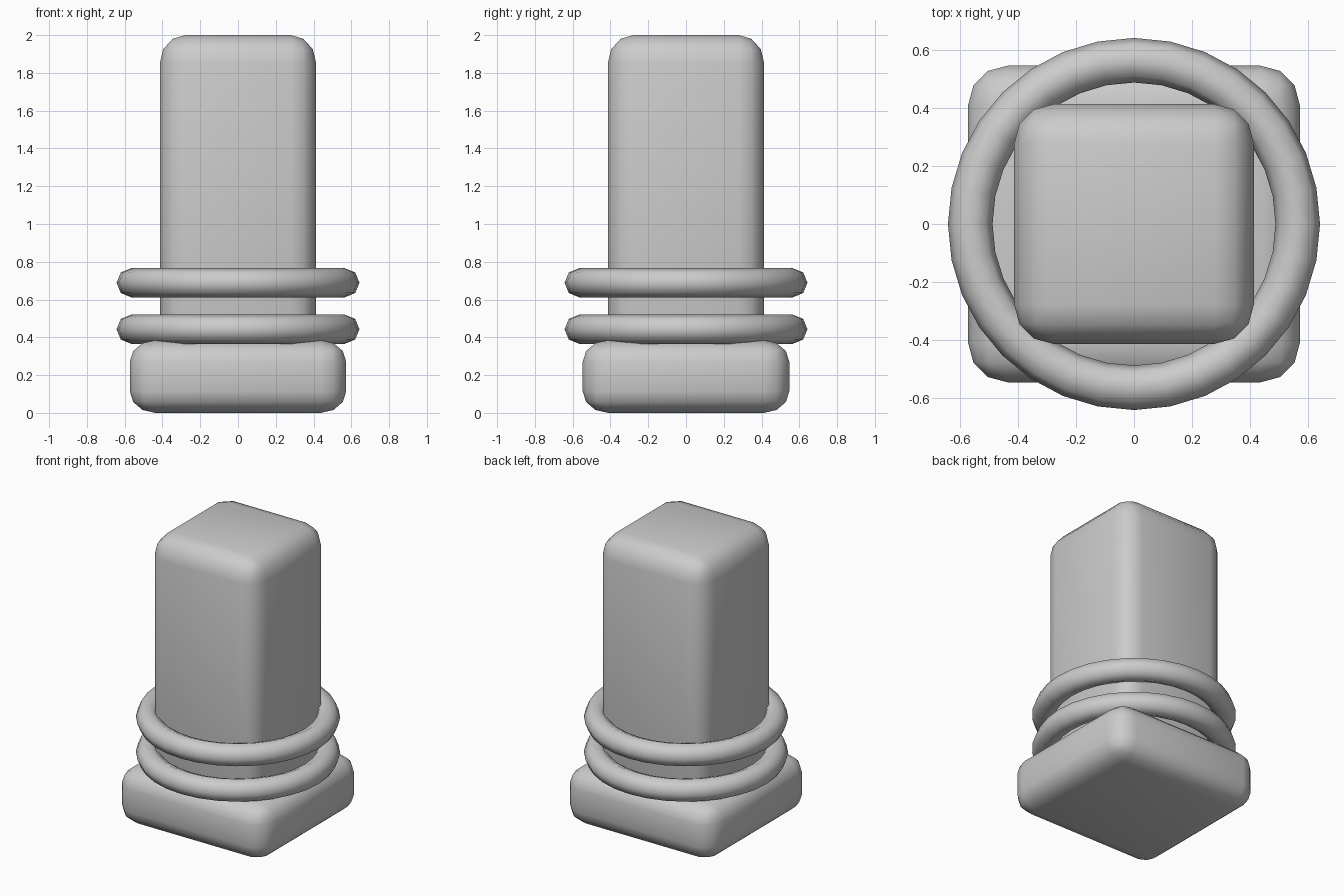
import bpy
import math

if "Cube" in bpy.data.objects:
    bpy.data.objects.remove(bpy.data.objects["Cube"])


def smooth(obj):
    bpy.ops.object.select_all(action='DESELECT')
    obj.select_set(True)
    bpy.context.view_layer.objects.active = obj
    bpy.ops.object.shade_smooth_by_angle(angle=math.radians(50))


def rounded_box(name, size, z0, z1, bevel, z_stretch):
    """Box with three-step rounded edges; z_stretch scales the rounding vertically."""
    height = z1 - z0
    bpy.ops.mesh.primitive_cube_add(size=1, location=(0, 0, (z0 + z1) / 2))
    obj = bpy.context.object
    obj.name = name
    for v in obj.data.vertices:
        v.co.x *= size[0]
        v.co.y *= size[1]
        v.co.z *= height / z_stretch
    obj.scale.z = z_stretch
    mod = obj.modifiers.new("rounding", 'BEVEL')
    mod.width = bevel
    mod.segments = 3
    bpy.ops.object.modifier_apply(modifier=mod.name)
    smooth(obj)
    return obj


# Square foot and tall square post
rounded_box("base", (1.146, 1.094), 0.0, 0.385, 0.135, 0.85)
rounded_box("post", (0.828, 0.828), 0.2, 2.0, 0.135, 1.1)

# Two rings around the lower post
for name, z in (("lower_ring", 0.443), ("upper_ring", 0.689)):
    bpy.ops.mesh.primitive_torus_add(
        major_radius=0.566, minor_radius=0.077,
        major_segments=32, minor_segments=8, location=(0, 0, z))
    bpy.context.object.name = name
    smooth(bpy.context.object)
